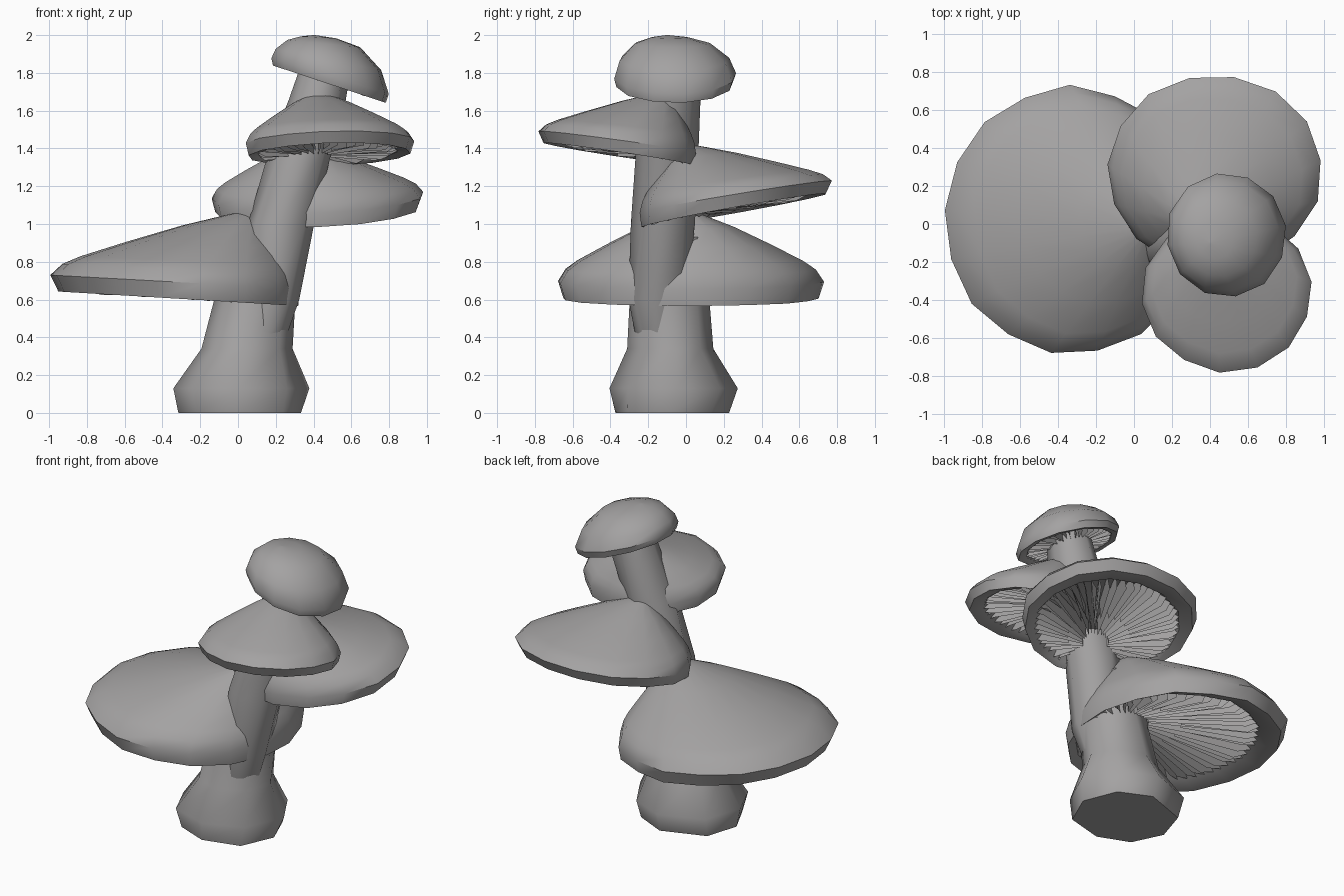
import bpy, bmesh, math, random

random.seed(4)
cube = bpy.data.objects.get("Cube")
if cube:
    bpy.data.objects.remove(cube, do_unlink=True)

# Single grey material
grey = bpy.data.materials.new("mushroom_grey")
grey.use_nodes = True
colour = (0.37, 0.362, 0.362, 1)
grey.diffuse_color = colour
bsdf = next(n for n in grey.node_tree.nodes if n.type == 'BSDF_PRINCIPLED')
bsdf.inputs["Base Color"].default_value = colour


def finish(bm, name, recalc=True, angle=35):
    if recalc:
        bmesh.ops.recalc_face_normals(bm, faces=bm.faces)
    mesh = bpy.data.meshes.new(name)
    bm.to_mesh(mesh)
    bm.free()
    mesh.materials.append(grey)
    obj = bpy.data.objects.new(name, mesh)
    bpy.context.collection.objects.link(obj)
    if angle:
        bpy.ops.object.select_all(action='DESELECT')
        obj.select_set(True)
        bpy.context.view_layer.objects.active = obj
        bpy.ops.object.shade_smooth_by_angle(angle=math.radians(angle))


def skin(bm, rings):
    """Join consecutive rings of points with quads and close both ends."""
    loops = [[bm.verts.new(p) for p in ring] for ring in rings]
    n = len(loops[0])
    for lower, upper in zip(loops, loops[1:]):
        for i in range(n):
            j = (i + 1) % n
            bm.faces.new((lower[i], lower[j], upper[j], upper[i]))
    bm.faces.new(loops[0])
    bm.faces.new(loops[-1])


def stem(name, sections, sides=8):
    """Tube through sections of (x, y, z, radius x, radius y)."""
    bm = bmesh.new()
    rings = []
    for x, y, z, rx, ry in sections:
        ring = []
        for i in range(sides):
            a = math.tau * i / sides + random.uniform(-0.1, 0.1)
            k = random.uniform(0.99, 1.05)
            ring.append((x + rx * k * math.cos(a), y + ry * k * math.sin(a), z))
        rings.append(ring)
    skin(bm, rings)
    finish(bm, name, angle=52)


# Top profiles from rim to apex: (spread, height fraction)
CONE = [(1, 0.08), (0.94, 0.24), (0.85, 0.35), (0.62, 0.56), (0.35, 0.79), (0.12, 0.95), (0.02, 1)]
DOME = [(1, 0.08), (0.9, 0.45), (0.62, 0.81), (0.3, 0.95), (0.02, 1)]


def cap(name, centre, radius, slope, apex, lip, profile, sides, gills):
    """Tilted cap whose crown sits off-centre over the stem, with gills below."""
    cx, cy, cz = centre
    ax, ay, az = apex
    wobble = [random.uniform(0.99, 1.02) for _ in range(sides)]

    def plane(x, y):
        return cz + slope[0] * (x - cx) + slope[1] * (y - cy)

    def spread(f, a, k=1):
        return (ax + (cx + radius[0] * k * math.cos(a) - ax) * f,
                ay + (cy + radius[1] * k * math.sin(a) - ay) * f)

    def under(f, a, offset, k=1):
        x, y = spread(f, a, k)
        return (x, y, plane(x, y) + offset)

    def over(f, h, a, k):
        x, y = spread(f, a, k)
        rim = plane(*spread(1, a, k))
        return (x, y, rim + (az - rim) * h)

    angles = [(math.tau * (i + 0.3) / sides, wobble[i]) for i in range(sides)]
    deep = lip + 0.05
    # Recessed underside, rim lip, then the crown
    hollow = [(0.1, deep), (0.35, deep), (0.76, lip * 0.6), (0.83, -lip * 0.6), (0.96, -lip)]
    rings = [[under(f, a, d, k) for a, k in angles] for f, d in hollow]
    rings += [[over(f, h, a, k) for a, k in angles] for f, h in profile]
    bm = bmesh.new()
    skin(bm, rings)
    finish(bm, name, angle=40)

    # Slanted radial gill blades, alternating long and short
    bm = bmesh.new()
    for i in range(gills):
        a = math.tau * i / gills
        b = a + random.uniform(0.03, 0.09)
        inner = 0.15 if i % 2 else 0.35
        drop = -lip * random.uniform(0.6, 1.1)
        points = [under(inner, a, deep), under(0.76, a, lip * 0.6), under(0.84, a, -lip * 0.6),
                  under(0.76, b, drop), under(inner, b, drop * 0.4)]
        bm.faces.new([bm.verts.new(p) for p in points])
    finish(bm, name + "_gills", recalc=False, angle=0)


# Swollen foot with the broad lower stem
stem("lower_stem", [(0.01, -0.075, 0, 0.325, 0.3), (0.01, -0.07, 0.13, 0.355, 0.335),
                    (0.045, -0.085, 0.34, 0.235, 0.225), (0.09, -0.085, 0.62, 0.21, 0.205),
                    (0.09, -0.03, 0.93, 0.14, 0.14)])

# Slender stem leaning out of the lower one up to the top cap
stem("leaning_stem", [(0.11, -0.13, 0.3, 0.11, 0.11), (0.17, -0.15, 0.6, 0.155, 0.155),
                      (0.225, -0.12, 1.0, 0.17, 0.165), (0.335, -0.1, 1.4, 0.165, 0.16),
                      (0.42, -0.08, 1.65, 0.15, 0.15), (0.48, -0.07, 1.88, 0.13, 0.13)])

# Four caps from lowest to highest
cap("large_cap", (-0.325, 0.02, 0.66), (0.66, 0.7), (-0.06, 0),
    (0.08, 0, 1.07), 0.055, CONE, 17, 60)
cap("back_cap", (0.42, 0.27, 1.12), (0.56, 0.51), (0.03, 0.18),
    (0.33, 0, 1.42), 0.045, CONE, 15, 54)
cap("front_cap", (0.49, -0.36, 1.41), (0.445, 0.415), (0.03, -0.15),
    (0.42, -0.1, 1.7), 0.04, CONE, 14, 48)
cap("top_cap", (0.485, -0.06, 1.765), (0.315, 0.325), (-0.33, 0),
    (0.4, -0.1, 2.0), 0.025, DOME, 12, 38)
